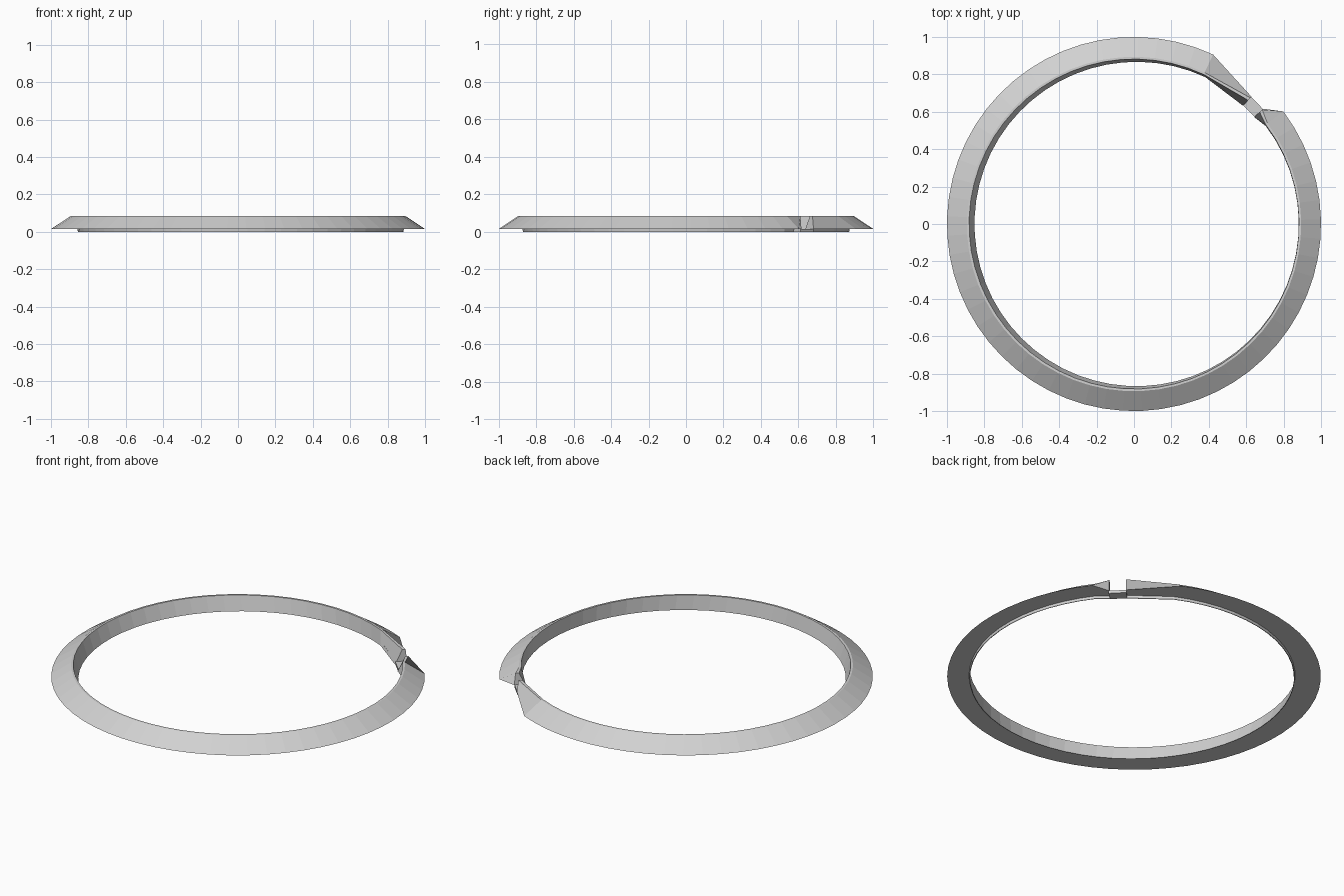
import bpy, bmesh
from math import radians, cos, sin

cube = bpy.data.objects.get("Cube")
if cube:
    bpy.data.objects.remove(cube, do_unlink=True)

# Single grey material
GREY = (0.64, 0.64, 0.64, 1)
grey = bpy.data.materials.new("plain_grey")
grey.use_nodes = True
grey.diffuse_color = GREY
grey.node_tree.nodes["Principled BSDF"].inputs["Base Color"].default_value = GREY

LIP_SHIFT = 0.014   # the lower lip sits slightly off centre

# Profiles as (radius, height, shift): lip inside, lip outside, underside, rim, top edges
BODY = [(0.867, 0, 1), (0.871, 0, 1), (0.873, 0.015, 1),
        (1.0, 0.015, 0), (0.894, 0.085, 0), (0.882, 0.085, 0)]
TIP = [(0.86, 0, 0), (0.866, 0, 0), (0.868, 0.015, 0),
       (0.926, 0.015, 0), (0.918, 0.085, 0), (0.9, 0.085, 0)]


def section(bm, profile, angle):
    a = radians(angle)
    return [bm.verts.new((r * cos(a) + s * LIP_SHIFT, r * sin(a), z))
            for r, z, s in profile]


def loft(name, sections):
    """Skin a list of (profile, angle) sections and cap both ends."""
    bm = bmesh.new()
    loops = [section(bm, p, a) for p, a in sections]
    n = len(loops[0])
    for lo, hi in zip(loops, loops[1:]):
        for i in range(n):
            j = (i + 1) % n
            bm.faces.new((lo[i], lo[j], hi[j], hi[i]))
    bm.faces.new(loops[0])
    bm.faces.new(loops[-1])
    bmesh.ops.recalc_face_normals(bm, faces=bm.faces)
    mesh = bpy.data.meshes.new(name)
    bm.to_mesh(mesh)
    bm.free()
    mesh.materials.append(grey)
    obj = bpy.data.objects.new(name, mesh)
    bpy.context.collection.objects.link(obj)
    return obj


# Open ring with a tapered tip at each end of the gap
START, END, STEPS = 65, 397, 56
arc = [(BODY, START + (END - START) * i / STEPS) for i in range(STEPS + 1)]
loft("split_ring", [(TIP, 47.3)] + arc + [(TIP, 401.7)])

# Thin plate bridging the gap
BRIDGE = [(0.862, 0, 0), (0.924, 0, 0), (0.924, 0.016, 0), (0.862, 0.016, 0)]
loft("gap_bridge", [(BRIDGE, 41.5), (BRIDGE, 47.5)])
